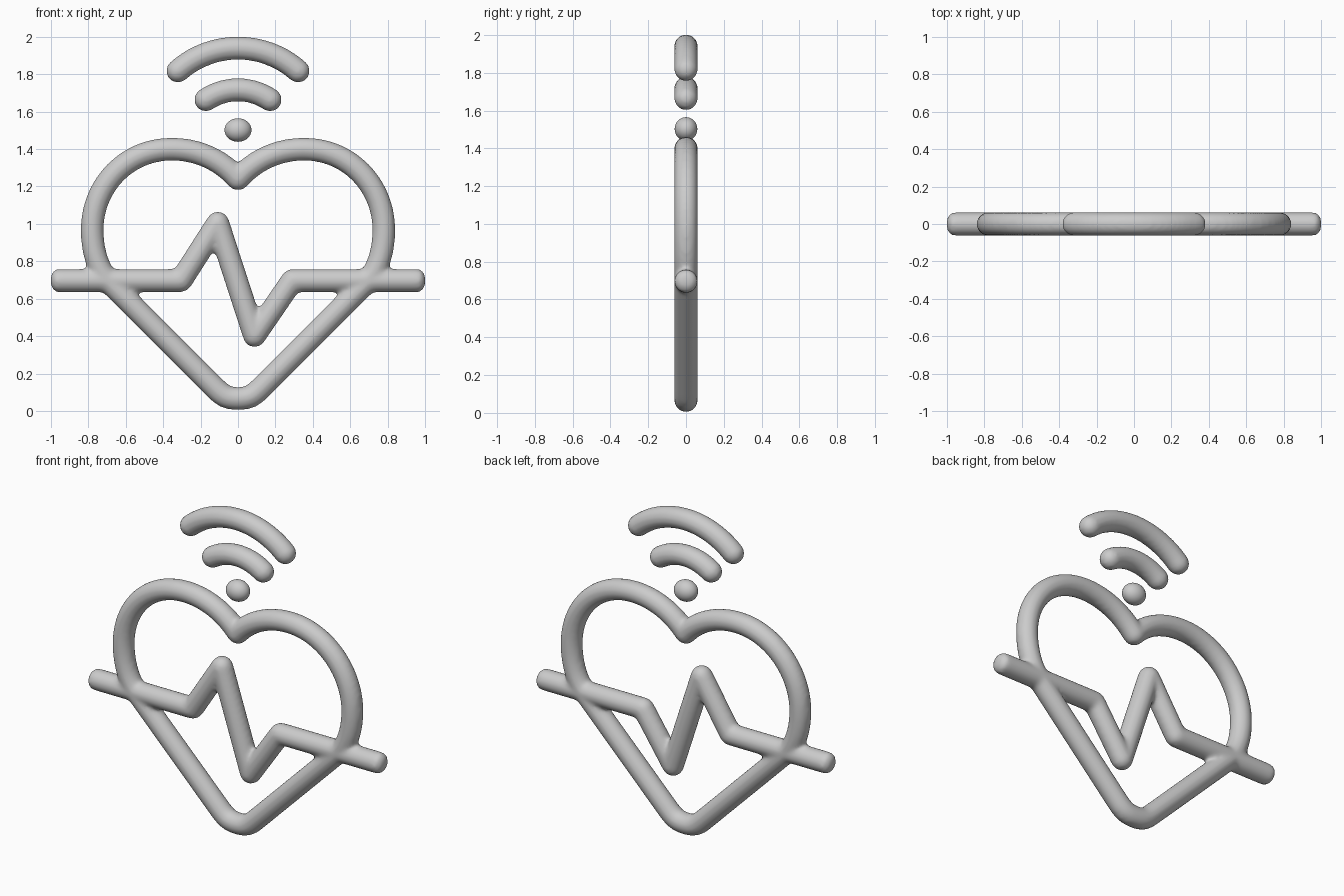
import bpy, bmesh, math
from mathutils import Vector, Matrix
from mathutils.geometry import interpolate_bezier

if "Cube" in bpy.data.objects:
    bpy.data.objects.remove(bpy.data.objects["Cube"])

R = 0.062


def ball(bm, p, squash=1.0):
    m = Matrix.Translation((p[0], 0, p[1])) @ Matrix.Diagonal((squash, 1, 1, 1))
    bmesh.ops.create_uvsphere(bm, u_segments=32, v_segments=16, radius=R, matrix=m)


def add_path(bm, pts, end_squash=1.0):
    """Round rod along a list of (x, z) points, with balls at the joints."""
    for i, p in enumerate(pts):
        ball(bm, p, end_squash if i in (0, len(pts) - 1) else 1.0)
    for a, b in zip(pts, pts[1:]):
        a, b = Vector((a[0], 0, a[1])), Vector((b[0], 0, b[1]))
        d = b - a
        m = Matrix.Translation((a + b) / 2) @ d.to_track_quat('Z', 'Y').to_matrix().to_4x4()
        bmesh.ops.create_cone(bm, cap_ends=True, segments=32, radius1=R, radius2=R,
                              depth=d.length, matrix=m)


def finish(name, bm, smooth):
    me = bpy.data.meshes.new(name)
    bm.to_mesh(me)
    bm.free()
    ob = bpy.data.objects.new(name, me)
    bpy.context.collection.objects.link(ob)
    # fuse the overlapping rods and soften the junctions
    rm = ob.modifiers.new("fuse", 'REMESH')
    rm.mode = 'VOXEL'
    rm.voxel_size = 0.012
    rm.use_smooth_shade = True
    sm = ob.modifiers.new("soften", 'SMOOTH')
    sm.factor = 0.5
    sm.iterations = smooth
    return ob


def bezier(a, ha, hb, b, n):
    return [tuple(v) for v in interpolate_bezier(Vector(a), Vector(ha), Vector(hb), Vector(b), n)]


def arc(cz, r, half_width, n=17):
    t = math.asin(half_width / r)
    angles = [-t + 2 * t * i / (n - 1) for i in range(n)]
    return [(r * math.sin(a), cz + r * math.cos(a)) for a in angles]


# heart outline (right half, then mirrored) fused with the pulse line
half = bezier((0, 1.24), (0.09, 1.345), (0.22, 1.4), (0.355, 1.4), 10)
half += bezier((0.355, 1.4), (0.60, 1.4), (0.78, 1.20), (0.78, 0.97), 14)[1:]
half += bezier((0.78, 0.97), (0.78, 0.86), (0.75, 0.755), (0.69, 0.69), 8)[1:]
half += bezier((0.115, 0.115), (0.075, 0.075), (0.05, 0.066), (0, 0.066), 6)
bm = bmesh.new()
add_path(bm, half)
add_path(bm, [(-x, z) for x, z in half])
add_path(bm, [(-0.966, 0.697), (-0.305, 0.697), (-0.108, 1.005),
              (0.088, 0.402), (0.29, 0.697), (0.966, 0.697)], 0.6)
finish("heart_with_pulse", bm, 12)

# signal arcs
for name, cz, r, w in (("large_signal_arc", 1.455, 0.485, 0.322),
                       ("small_signal_arc", 1.413, 0.304, 0.172)):
    bm = bmesh.new()
    add_path(bm, arc(cz, r, w))
    finish(name, bm, 6)

# signal dot
bpy.ops.mesh.primitive_uv_sphere_add(segments=32, ring_count=16, radius=1, location=(0, 0, 1.502))
dot = bpy.context.object
dot.name = "signal_dot"
dot.scale = (0.072, 0.06, 0.063)
bpy.ops.object.shade_smooth()
